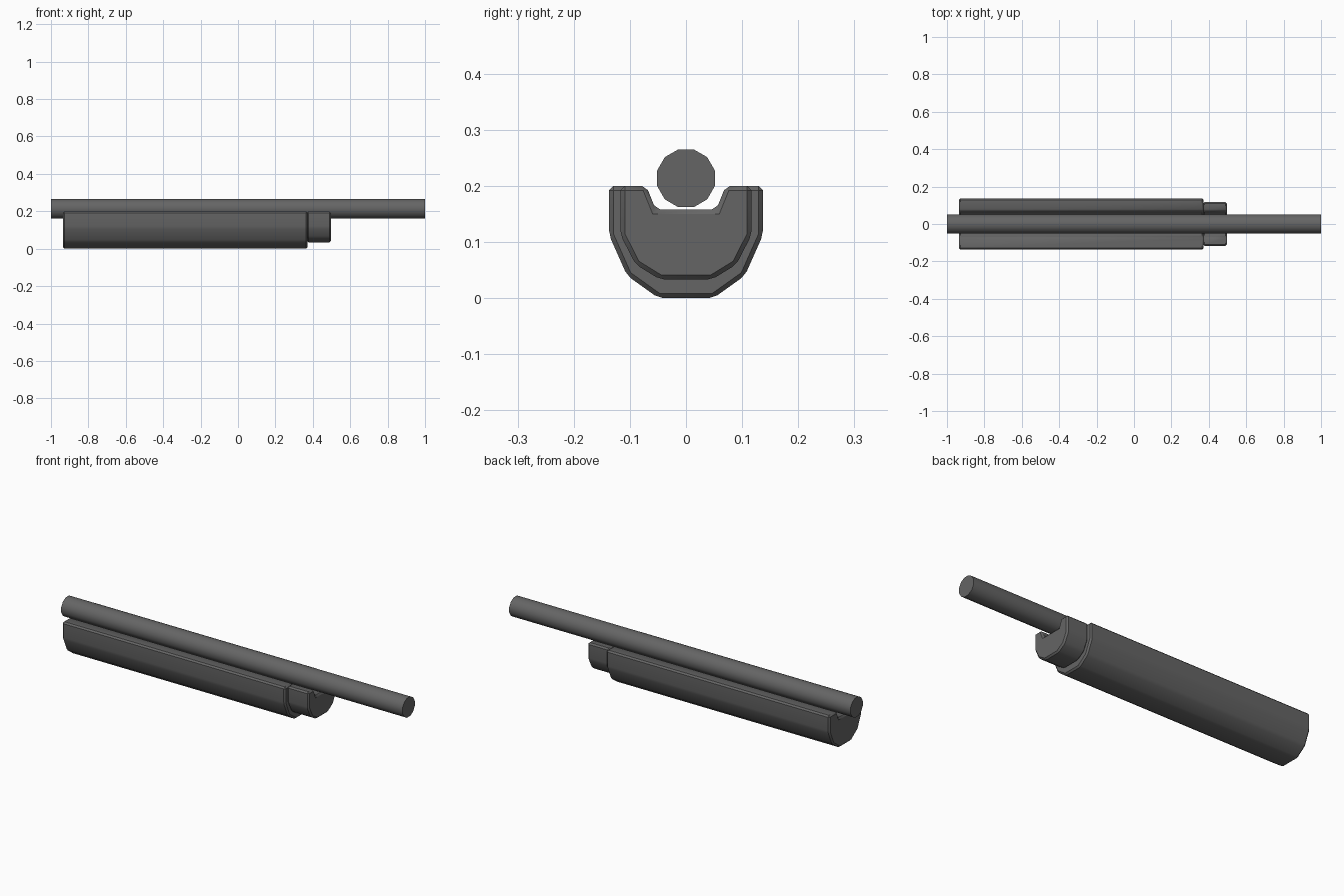
import bpy
import bmesh
from math import radians
from mathutils import Matrix

cube = bpy.data.objects.get("Cube")
if cube:
    bpy.data.objects.remove(cube)

# One dark grey for all parts
grey = bpy.data.materials.new("dark grey")
grey.use_nodes = True
color = (0.13, 0.13, 0.13, 1)
grey.diffuse_color = color
grey.node_tree.nodes["Principled BSDF"].inputs["Base Color"].default_value = color


def finish(name, bm):
    bmesh.ops.recalc_face_normals(bm, faces=bm.faces)
    mesh = bpy.data.meshes.new(name)
    bm.to_mesh(mesh)
    bm.free()
    mesh.materials.append(grey)
    obj = bpy.data.objects.new(name, mesh)
    bpy.context.collection.objects.link(obj)
    mesh.shade_smooth()
    mesh.set_sharp_from_angle(angle=radians(35))
    return obj


def grooved_block(name, half, x0, x1, bevel):
    """Mirror a half section in y, extrude it along x and chamfer every edge."""
    section = half + [(-y, z) for y, z in reversed(half)]
    bm = bmesh.new()
    face = bm.faces.new([bm.verts.new((x0, y, z)) for y, z in section])
    ext = bmesh.ops.extrude_face_region(bm, geom=[face])
    verts = [v for v in ext["geom"] if isinstance(v, bmesh.types.BMVert)]
    bmesh.ops.translate(bm, verts=verts, vec=(x1 - x0, 0, 0))
    bmesh.ops.recalc_face_normals(bm, faces=bm.faces)
    bmesh.ops.bevel(bm, geom=bm.edges[:], offset=bevel, segments=1,
                    profile=0.5, affect="EDGES", clamp_overlap=True)
    return finish(name, bm)


# Half sections run from the groove floor, over the rim, down to the underside
groove = [(0.054, 0.158), (0.071, 0.2)]
body = groove + [(0.137, 0.2), (0.137, 0.112), (0.105, 0.04), (0.049, 0)]
nose = groove + [(0.117, 0.2), (0.117, 0.113), (0.09, 0.06), (0.046, 0.033)]
grooved_block("handguard", body, -0.936, 0.372, 0.008)
grooved_block("handguard_nose", nose, 0.370, 0.496, 0.008)

# Twelve-sided rod with flats on top and sides
bm = bmesh.new()
turn = (Matrix.Translation((0, 0, 0.2135)) @ Matrix.Rotation(radians(90), 4, "Y")
        @ Matrix.Rotation(radians(15), 4, "Z"))
bmesh.ops.create_cone(bm, cap_ends=True, segments=12, radius1=0.0533,
                      radius2=0.0533, depth=2, matrix=turn)
finish("barrel", bm)
